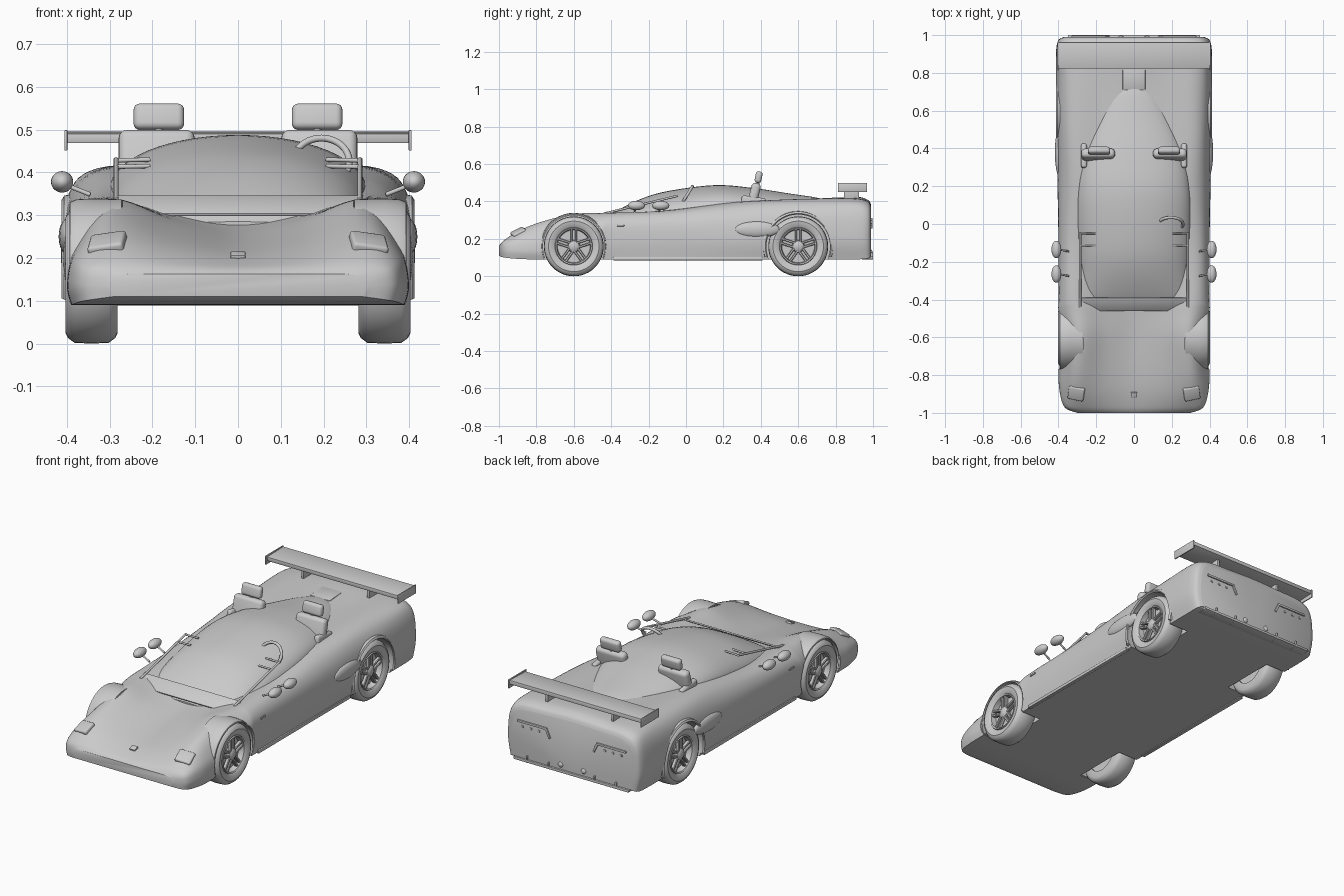
import bpy, bmesh, math
from mathutils import Matrix, Vector, Euler

if "Cube" in bpy.data.objects:
    bpy.data.objects.remove(bpy.data.objects["Cube"])


def finish(name, bm, angle=35):
    bmesh.ops.remove_doubles(bm, verts=bm.verts, dist=1e-5)
    bmesh.ops.recalc_face_normals(bm, faces=bm.faces)
    me = bpy.data.meshes.new(name)
    bm.to_mesh(me)
    bm.free()
    ob = bpy.data.objects.new(name, me)
    bpy.context.collection.objects.link(ob)
    smooth(ob, angle)
    return ob


def smooth(ob, angle=35):
    bpy.ops.object.select_all(action='DESELECT')
    ob.select_set(True)
    bpy.context.view_layer.objects.active = ob
    bpy.ops.object.shade_smooth_by_angle(angle=math.radians(angle))


def spline(pts, n, after=None):
    """Smooth curve through points of any dimension."""
    p = [Vector(q) for q in pts]
    p = [p[0]] + p + [Vector(after) if after else p[-1]]
    out = []
    for i in range(1, len(p) - 2):
        m0, m1 = (p[i + 1] - p[i - 1]) / 2, (p[i + 2] - p[i]) / 2
        for k in range(n):
            t = k / n
            out.append(p[i] * (2*t**3 - 3*t*t + 1) + m0 * (t**3 - 2*t*t + t)
                       + p[i + 1] * (3*t*t - 2*t**3) + m1 * (t**3 - t*t))
    return out + [p[-2]]


def loft(name, stations, section, n):
    """Mirrored cross-sections strung along y."""
    bm = bmesh.new()
    rings = []
    for st in spline(stations, n):
        half = section(st)
        pts = half + [(-x, z) for x, z in reversed(half[1:-1])]
        rings.append([bm.verts.new((x, st[0], z)) for x, z in pts])
    m = len(rings[0])
    for a, b in zip(rings, rings[1:]):
        for j in range(m):
            bm.faces.new((a[j], a[(j + 1) % m], b[(j + 1) % m], b[j]))
    bm.faces.new(rings[0])
    bm.faces.new(rings[-1])
    return finish(name, bm)


def lathe(name, prof, loc, s=1, a0=0, a1=360, n=48, closed=False):
    """Turn an (x, radius) profile round the x axis."""
    bm = bmesh.new()
    rings = []
    for i in range(n + 1):
        a = math.radians(a0 + (a1 - a0) * i / n)
        rings.append([bm.verts.new((loc[0] + s * x, loc[1] + r * math.cos(a), loc[2] + r * math.sin(a)))
                      for x, r in prof])
    m = len(prof)
    for a, b in zip(rings, rings[1:]):
        for j in range(m if closed else m - 1):
            bm.faces.new((a[j], a[(j + 1) % m], b[(j + 1) % m], b[j]))
    if closed and a1 - a0 < 360:
        bm.faces.new(rings[0])
        bm.faces.new(rings[-1])
    return finish(name, bm)


def boxes(name, items, bevel=0.004, segs=2):
    """One object from (location, size, rotation in degrees) boxes."""
    bm = bmesh.new()
    for loc, size, rot in items:
        e = Euler([math.radians(r) for r in rot]).to_matrix().to_4x4()
        bmesh.ops.create_cube(bm, size=1, matrix=Matrix.Translation(loc) @ e @ Matrix.Diagonal((*size, 1)))
    if bevel:
        bmesh.ops.bevel(bm, geom=list(bm.edges), offset=bevel, segments=segs, affect='EDGES', profile=0.5)
    return finish(name, bm)


def ball(name, loc, radii):
    bm = bmesh.new()
    bmesh.ops.create_uvsphere(bm, u_segments=24, v_segments=16, radius=1,
                              matrix=Matrix.Translation(loc) @ Matrix.Diagonal((*radii, 1)))
    return finish(name, bm, 60)


def rod(name, a, b, r):
    a, b = Vector(a), Vector(b)
    bm = bmesh.new()
    q = (b - a).to_track_quat('Z', 'Y').to_matrix().to_4x4()
    bmesh.ops.create_cone(bm, cap_ends=True, segments=12, radius1=r, radius2=r, depth=(b - a).length,
                          matrix=Matrix.Translation((a + b) / 2) @ q)
    return finish(name, bm)


# Body shell: y, bottom z, bottom x, side x/z, shoulder x/z, crest x/z, centre z
body_stations = [
    (-1.00, .110, .29, .30, .13, .290, .150, .26, .162, .163),
    (-0.97, .100, .36, .367, .14, .350, .180, .28, .195, .182),
    (-0.88, .092, .385, .395, .14, .375, .205, .30, .250, .210),
    (-0.76, .090, .39, .400, .14, .380, .220, .30, .295, .232),
    (-0.60, .090, .39, .400, .15, .375, .250, .29, .333, .255),
    (-0.46, .090, .39, .400, .17, .390, .280, .30, .338, .275),
    (-0.38, .090, .39, .400, .19, .385, .295, .31, .340, .290),
    (-0.10, .090, .39, .400, .20, .385, .300, .32, .350, .340),
    (0.20, .090, .39, .405, .20, .385, .320, .31, .385, .390),
    (0.45, .090, .39, .410, .20, .390, .335, .32, .402, .402),
    (0.70, .090, .39, .413, .20, .395, .345, .32, .410, .412),
    (0.90, .090, .39, .413, .20, .395, .350, .33, .408, .425),
    (0.97, .095, .385, .402, .20, .387, .340, .32, .395, .410),
    (0.99, .105, .36, .372, .20, .360, .325, .30, .370, .382),
]


def body_section(st):
    y, zb, xb, xw, zw, xs, zs, xf, zf, zc = st
    mid = (xf / 2, zc + (zf - zc) * .35)
    pts = [(xb, zb), (xw, zw), (xs, zs), (xf, zf), mid, (0, zc)]
    return [(0, zb)] + [tuple(p) for p in spline(pts, 6, (-mid[0], mid[1]))]


body = loft("body_shell", body_stations, body_section, 7)

# Wheel wells cut from the shell
for s in (1, -1):
    for y in (-.6, .6):
        cut = lathe("well_cutter", [(0, 0), (0, .172), (.3, .172), (.3, 0)], (s * .27, y, .16), s)
        cut.hide_render = True
        mod = body.modifiers.new("well", 'BOOLEAN')
        mod.operation, mod.solver, mod.object = 'DIFFERENCE', 'EXACT', cut
        bpy.ops.object.select_all(action='DESELECT')
        bpy.context.view_layer.objects.active = body
        bpy.ops.object.modifier_apply(modifier=mod.name)
        bpy.data.objects.remove(cut)
smooth(body, 35)

# Cockpit canopy: y, half width, base z, top z
canopy_stations = [(-.45, .26, .25, .285), (-.39, .28, .28, .338), (-.25, .29, .30, .410),
                   (-.10, .30, .32, .455), (.15, .30, .36, .487), (.35, .27, .37, .473),
                   (.55, .19, .375, .443), (.68, .12, .38, .424), (.74, .04, .39, .410)]
loft("canopy", canopy_stations,
     lambda st: [(0, st[2])] + [(st[1] * math.cos(t * math.pi / 28), st[2] + (st[3] - st[2]) * math.sin(t * math.pi / 28))
                                for t in range(14)] + [(0, st[3])], 6)

# Windscreen base panel and steering wheel
boxes("windscreen_base", [((0, -.425, .322), (.58, .082, .008), (32, 0, 0))], .002)
bpy.ops.mesh.primitive_torus_add(location=(.195, .0, .425), rotation=(math.radians(58), 0, 0),
                                 major_radius=.065, minor_radius=.008, major_segments=40, minor_segments=10)
bpy.context.object.name = "steering_wheel"
smooth(bpy.context.object, 60)

# Front lip, bonnet catch, rear deck vent
boxes("bonnet_catch", [((0, -.905, .205), (.034, .03, .014), (20, 0, 0))], .002)
boxes("deck_vent", [((0, .765, .413), (.12, .11, .012), (3, 0, 0))], .003)

# Rear wing
boxes("rear_wing", [((0, .893, .482), (.80, .14, .022), (2, 0, 0))] +
      [((s * .402, .89, .475), (.007, .155, .048), (0, 0, 0)) for s in (1, -1)] +
      [((s * .2, .885, .444), (.015, .08, .07), (0, 0, 0)) for s in (1, -1)], .002)

# Rear diffuser with fins
boxes("rear_diffuser", [((0, .97, .098), (.70, .06, .014), (0, 0, 0))] +
      [((x, .975, .108), (.008, .05, .036), (0, 0, 0)) for x in (-.27, -.14, .14, .27)], .002)

for s in (1, -1):
    # Wheels
    for tag, y in (("front", -.6), ("rear", .6)):
        c = (s * .342, y, .16)
        lathe(tag + "_tyre", [(-.06, .10), (-.061, .135), (-.055, .147), (-.04, .158), (0, .16), (.04, .158),
                              (.055, .147), (.061, .135), (.057, .108), (.05, .10)], c, s, closed=True)
        lathe(tag + "_rim", [(-.05, 0), (-.05, .101), (.05, .101), (.056, .098), (.052, .091),
                             (.022, .087), (.022, 0)], c, s)
        lathe(tag + "_hub", [(.02, .034), (.045, .03), (.052, .02), (.054, 0)], c, s, n=24)
        spokes = []
        for k in range(5):
            a = math.radians(90 + 72 * k)
            for o in (-.012, .012):
                spokes.append(((c[0] + s * .038, y + .057 * math.cos(a) - o * math.sin(a),
                                .16 + .057 * math.sin(a) + o * math.cos(a)),
                               (.02, .075, .013), (math.degrees(a), 0, 0)))
        boxes(tag + "_spokes", spokes, .003, 1)
    # Front fender arch and rear arch lip
    lathe("front_fender", [(-.07, .17), (-.07, .177), (0, .179), (.035, .177), (.05, .171), (.052, .165), (.04, .165)],
          (s * .342, -.6, .16), s, -22, 202, 40, True)
    lathe("rear_arch_lip", [(.05, .172), (.064, .170), (.070, .176), (.064, .186), (.05, .188)],
          (s * .342, .6, .16), s, -18, 198, 40, True)
    # Side scoop and sill
    ball("side_scoop", (s * .397, .38, .25), (.022, .122, .043))
    boxes("side_sill", [((s * .388, .01, .094), (.022, .80, .018), (0, 0, 0))], .003)
    boxes("side_marker", [((s * .398, -.35, .272), (.006, .04, .01), (0, 0, 0))], .002)
    # Windscreen pillar with visor bars
    rod("windscreen_pillar", (s * .285, -.44, .335), (s * .285, -.045, .43), .006)
    for y, z in ((-.05, .428), (-.115, .413)):
        rod("visor_bar", (s * .288, y, z), (s * .205, y, z + .002), .005)
    # Paired mirrors
    for y in (-.265, -.135):
        ball("mirror", (s * .411, y, .378), (.026, .046, .025))
        rod("mirror_stalk", (s * .40, y, .37), (s * .345, y - .01, .348), .005)
    # Seats
    boxes("seat_back", [((s * .19, .36, .42), (.178, .05, .16), (-14, 0, 0))], .02, 4)
    boxes("headrest", [((s * .185, .388, .530), (.118, .036, .062), (-12, 0, 0))], .015, 4)
    rod("headrest_post", (s * .185, .375, .47), (s * .185, .388, .52), .01)
    boxes("seat_bolster", [((s * .265, .36, .395), (.03, .13, .06), (-8, 0, 0))], .012, 3)
    # Lamps and trim
    boxes("headlight", [((s * .305, -.895, .232), (.085, .075, .03), (26, s * 8, s * 12))], .008, 3)
    boxes("front_lip_bar", [((s * .21, -.988, .113), (.15, .02, .01), (0, 0, 0))], .002)
    boxes("tail_light", [((s * .24, .99, .305), (.18, .014, .012), (0, 0, 0)),
                         ((s * .145, .99, .282), (.012, .014, .055), (0, s * 25, 0))] +
          [((s * x, .99, .278), (.012, .01, .012), (0, 0, 0)) for x in (.2, .25, .3)], .002)
    ball("exhaust_tip", (s * .07, .975, .13), (.02, .022, .02))
